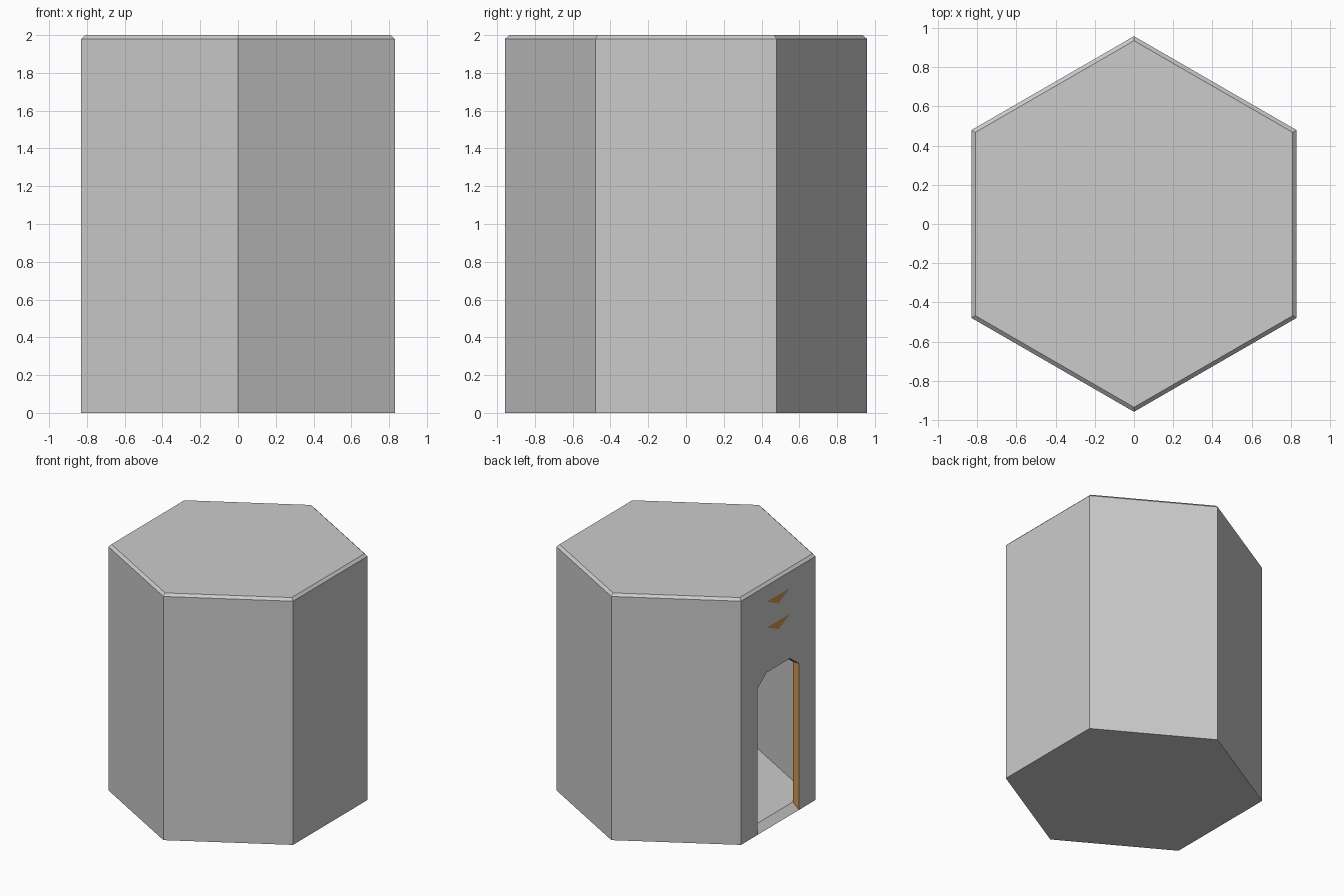
import bpy, bmesh, math

if "Cube" in bpy.data.objects:
    bpy.data.objects.remove(bpy.data.objects["Cube"])

APO, INNER = 0.83, 0.775          # outer / inner wall distance from the centre
TOP, CHAMFER, THICK = 2.0, 0.02, 0.05


def material(name, rgb):
    m = bpy.data.materials.new(name)
    m.diffuse_color = (*rgb, 1)
    m.use_nodes = True
    m.node_tree.nodes["Principled BSDF"].inputs["Base Color"].default_value = m.diffuse_color
    return m


body = material("body_grey", (0.8, 0.8, 0.8))
panel = material("panel_grey", (0.57, 0.57, 0.57))
orange = material("orange", (0.62, 0.3, 0.08))


def link(bm, name, mats):
    me = bpy.data.meshes.new(name)
    bm.to_mesh(me)
    bm.free()
    for m in mats:
        me.materials.append(m)
    ob = bpy.data.objects.new(name, me)
    bpy.context.collection.objects.link(ob)


def hexagon(apothem, z):
    # starts at the back-left corner so that side 0 is the doorway side (-x)
    r = apothem / math.cos(math.pi / 6)
    return [(r * math.cos(math.radians(150 + 60 * i)),
             r * math.sin(math.radians(150 + 60 * i)), z) for i in range(6)]


def mirrored(half):
    # half profile (y >= 0) continued to the other side
    return half + [(-y, z) for y, z in reversed(half)]


bm = bmesh.new()


def face(points, mat=0):
    f = bm.faces.new([bm.verts.new(p) for p in points])
    f.material_index = mat
    return f


walls = []


def shell(apothem, z0, z1):
    # five walls, the door wall, the floor; returns the door outline
    lo, hi = hexagon(apothem, z0), hexagon(apothem, z1)
    for i in range(1, 6):
        j = (i + 1) % 6
        walls.append(face([lo[i], lo[j], hi[j], hi[i]]))
    half = lo[0][1]
    brow = [(half, 1.28), (0.16, 1.36)]
    door = mirrored([(0.265, z0), (0.265, 1.19), (0.15, 1.275)])
    to3d = lambda pts: [(-apothem, y, z) for y, z in pts]
    brow = mirrored(brow)
    face(to3d(brow + [(-half, z1), (half, z1)]))
    face(to3d([(half, z0)] + brow + [(-half, z0)] + door[::-1]))
    door = to3d(door)
    face([lo[0], door[0], door[-1]] + lo[1:])
    return door


# Outer skin with a chamfered roof, inner skin with a flat ceiling
outer = shell(APO, 0, TOP - CHAMFER)
inner = shell(INNER, THICK, TOP - THICK)
rim, roof = hexagon(APO, TOP - CHAMFER), hexagon(APO - CHAMFER, TOP)
for i in range(6):
    j = (i + 1) % 6
    face([rim[i], rim[j], roof[j], roof[i]])
face(roof)
face(hexagon(INNER, TOP - THICK))

# Doorway reveal: orange jambs and a grey sloped sill
for i in range(6):
    j = (i + 1) % 6
    face([outer[i], outer[j], inner[j], inner[i]], 0 if i == 5 else 2)

bmesh.ops.remove_doubles(bm, verts=bm.verts, dist=1e-4)
bmesh.ops.recalc_face_normals(bm, faces=bm.faces)

# Darker flush panels inside every full wall
bmesh.ops.inset_individual(bm, faces=walls, thickness=0.08, depth=0)
for f in walls:
    f.material_index = 1
link(bm, "booth_shell", [body, panel, orange])

# Two downward pointing marks above the door
bm = bmesh.new()
for z in (1.85, 1.64):
    face([(-APO - 0.002, 0.147, z), (-APO - 0.002, 0, z - 0.07),
          (-APO - 0.002, -0.147, z)])
for f in bm.faces:
    f.normal_update()
    if f.normal.x > 0:
        f.normal_flip()
link(bm, "door_marks", [orange])
